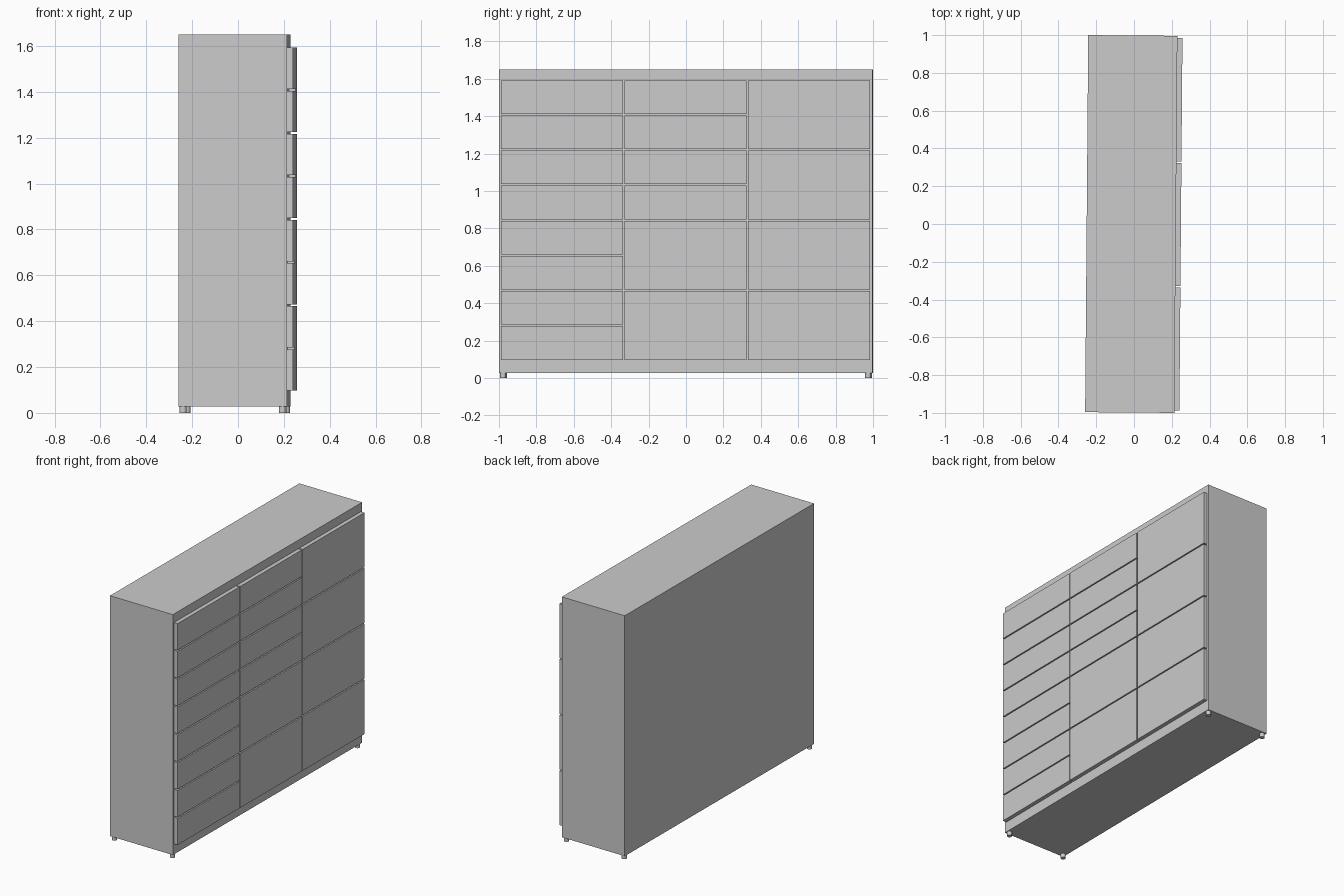
import bpy
import bmesh
from mathutils import Matrix

if "Cube" in bpy.data.objects:
    bpy.data.objects.remove(bpy.data.objects["Cube"])

# The whole cabinet is turned very slightly about the vertical axis
PLACE = Matrix.Translation((-0.0145, 0, 0)) @ Matrix.Rotation(-0.0082, 4, 'Z')
HALF_D, HALF_W = 0.236, 0.998      # half depth (x), half width (y)


def finish(name, bm):
    bm.transform(PLACE)
    mesh = bpy.data.meshes.new(name)
    bm.to_mesh(mesh)
    bm.free()
    obj = bpy.data.objects.new(name, mesh)
    bpy.context.collection.objects.link(obj)
    return obj


def box(name, lo, hi):
    size = [b - a for a, b in zip(lo, hi)]
    mid = [(a + b) / 2 for a, b in zip(lo, hi)]
    bm = bmesh.new()
    bmesh.ops.create_cube(bm, size=1,
                          matrix=Matrix.Translation(mid) @ Matrix.Diagonal((*size, 1)))
    return finish(name, bm)


# Cabinet carcass
box("cabinet_body", (-HALF_D, -HALF_W, 0.027), (HALF_D, HALF_W, 1.65))

# Fronts: number of row units taken by each panel, bottom to top, per column
PITCH_Z, PITCH_Y, GAP, BASE_Z = 0.1878, 0.66, 0.008, 0.0935
columns = [[1] * 8, [2, 2, 1, 1, 1, 1], [2] * 4]
for c, spans in enumerate(columns):
    yc = (c - 1) * PITCH_Y
    row = 0
    for span in spans:
        z0 = BASE_Z + row * PITCH_Z + GAP / 2
        z1 = BASE_Z + (row + span) * PITCH_Z - GAP / 2
        kind = "drawer_front" if span == 1 else "door"
        box(f"{kind}_{c + 1}_{row + 1}",
            (HALF_D - 0.002, yc - PITCH_Y / 2 + GAP / 2, z0),
            (HALF_D + 0.027, yc + PITCH_Y / 2 - GAP / 2, z1))
        row += span

# Small round feet
for sx in (-1, 1):
    for sy in (-1, 1):
        bm = bmesh.new()
        bmesh.ops.create_cone(bm, cap_ends=True, segments=16, radius1=0.016,
                              radius2=0.016, depth=0.03,
                              matrix=Matrix.Translation((sx * 0.217, sy * 0.976, 0.015)))
        for f in bm.faces:
            f.smooth = len(f.verts) == 4
        for e in bm.edges:
            e.smooth = all(len(f.verts) == 4 for f in e.link_faces)
        finish(f"foot_{'front' if sx > 0 else 'back'}_{'right' if sy > 0 else 'left'}", bm)
